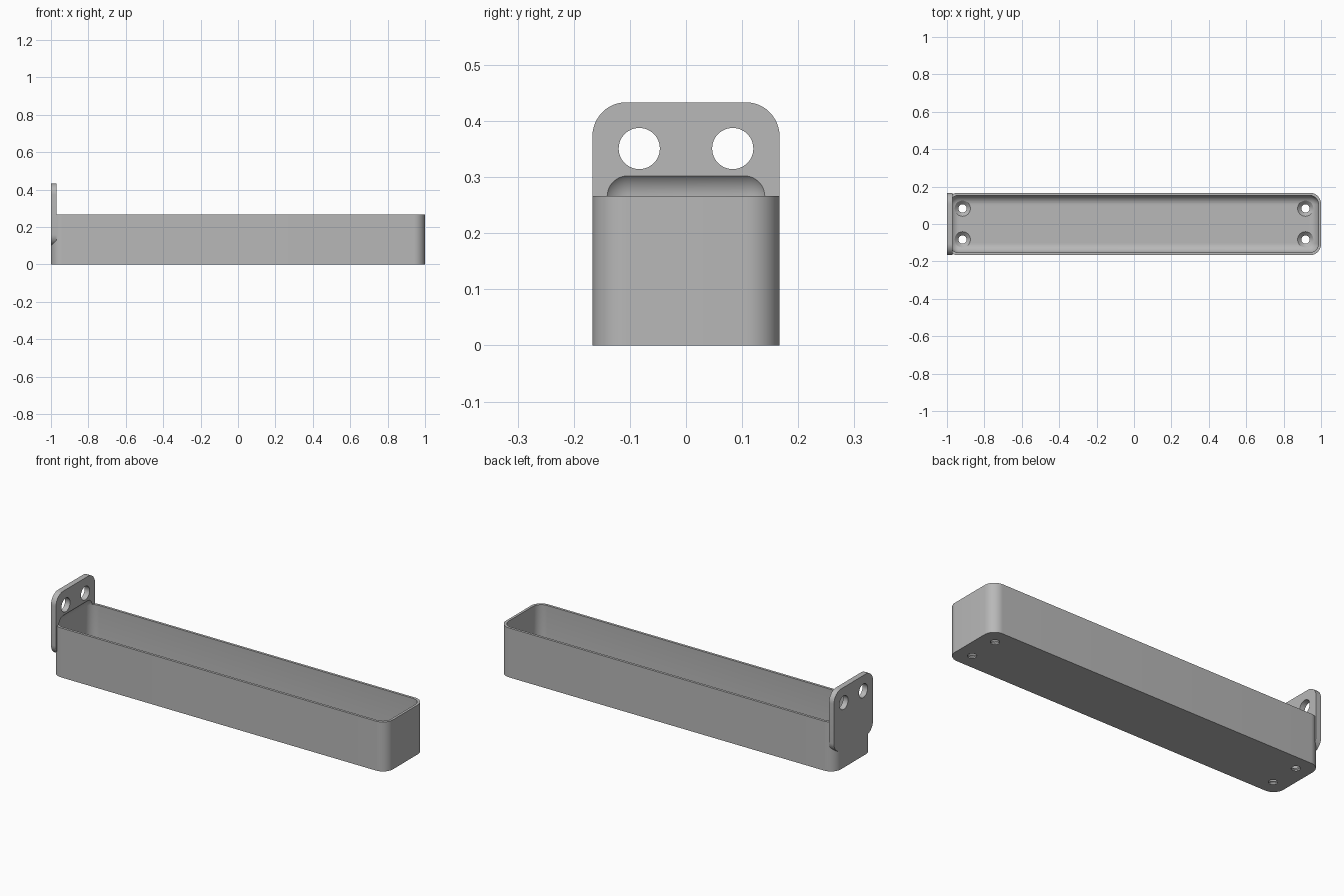
import bpy, bmesh, math
from mathutils import Matrix, Vector

if "Cube" in bpy.data.objects:
    bpy.data.objects.remove(bpy.data.objects["Cube"])

grey = bpy.data.materials.new("plain grey")
grey.use_nodes = True
colour = (0.48, 0.48, 0.48, 1)
grey.diffuse_color = colour
grey.node_tree.nodes["Principled BSDF"].inputs["Base Color"].default_value = colour


def add_object(name, bm):
    bmesh.ops.recalc_face_normals(bm, faces=bm.faces)
    mesh = bpy.data.meshes.new(name)
    bm.to_mesh(mesh)
    bm.free()
    mesh.materials.append(grey)
    obj = bpy.data.objects.new(name, mesh)
    bpy.context.collection.objects.link(obj)
    return obj


def rounded_box(name, low, high, radius, axis=None):
    """Box with every edge rounded, or only the edges along one axis."""
    low, high = Vector(low), Vector(high)
    size = high - low
    bm = bmesh.new()
    bmesh.ops.create_cube(bm, size=1, matrix=Matrix.Translation((low + high) / 2)
                          @ Matrix.Diagonal((*size, 1)))
    edges = [e for e in bm.edges if axis is None or
             abs((e.verts[0].co - e.verts[1].co)[axis]) > size[axis] / 2]
    bmesh.ops.bevel(bm, geom=edges, offset=radius, offset_type='OFFSET',
                    segments=12, profile=0.5, affect='EDGES', clamp_overlap=True)
    return add_object(name, bm)


def turned_cutter(name, profile, matrix, sides=48):
    """Solid of revolution about local z from (radius, height) pairs."""
    bm = bmesh.new()
    rings = [[bm.verts.new(matrix @ Vector((r * math.cos(a), r * math.sin(a), h)))
              for a in (math.tau * i / sides for i in range(sides))]
             for r, h in profile]
    for lower, upper in zip(rings, rings[1:]):
        for i in range(sides):
            j = (i + 1) % sides
            bm.faces.new((lower[i], lower[j], upper[j], upper[i]))
    bm.faces.new(rings[0])
    bm.faces.new(rings[-1])
    return add_object(name, bm)


def combine(target, other, operation):
    mod = target.modifiers.new(operation.lower(), 'BOOLEAN')
    mod.operation, mod.object, mod.solver = operation, other, 'EXACT'
    bpy.context.view_layer.objects.active = target
    bpy.ops.object.modifier_apply(modifier=mod.name)
    bpy.data.objects.remove(other)


HALF_W, RIM, WALL, FLOOR = 0.1667, 0.2667, 0.0133, 0.0267

# Tray body with rounded upright corners, and the mounting plate at its end
tray = rounded_box("tray", (-1, -HALF_W, 0), (1, HALF_W, RIM), 0.06, axis=2)
plate = rounded_box("mounting_plate", (-1, -HALF_W, 0.1), (-0.97, HALF_W, 0.4333),
                    0.06, axis=0)
combine(tray, plate, 'UNION')

# Filleted cavity, which also scoops a shallow recess into the plate
cavity = rounded_box("cavity_cutter", (WALL - 1, WALL - HALF_W, FLOOR),
                     (1 - WALL, HALF_W - WALL, RIM + 0.0485), 0.05)
combine(tray, cavity, 'DIFFERENCE')

for y in (-0.0833, 0.0833):
    # Countersunk screw holes in the floor
    for x in (-0.9167, 0.9167):
        profile = [(0.022, -0.05), (0.022, 0.007), (0.042, FLOOR), (0.042, 0.15)]
        combine(tray, turned_cutter("screw_hole_cutter", profile,
                                    Matrix.Translation((x, y, 0))), 'DIFFERENCE')
    # Round holes through the mounting plate
    across = Matrix.Translation((-1, y, 0.351)) @ Matrix.Rotation(math.pi / 2, 4, 'Y')
    combine(tray, turned_cutter("plate_hole_cutter", [(0.0367, -0.1), (0.0367, 0.1)],
                                across), 'DIFFERENCE')

# Smooth the rounded corners, keep the rims sharp
bpy.ops.object.select_all(action='DESELECT')
tray.select_set(True)
bpy.context.view_layer.objects.active = tray
bpy.ops.object.shade_smooth_by_angle(angle=math.radians(30))
